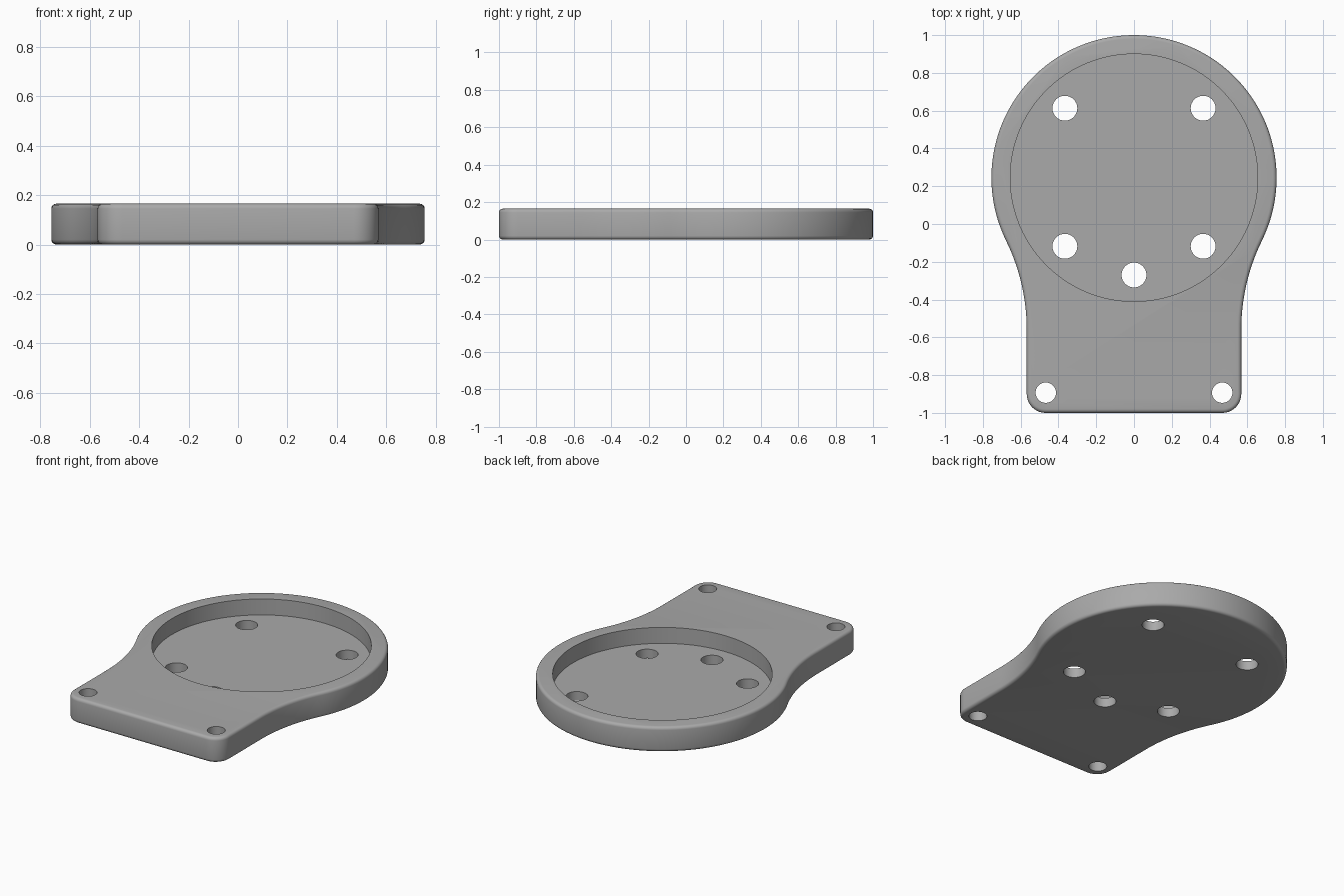
import bpy, bmesh, math

if "Cube" in bpy.data.objects:
    bpy.data.objects.remove(bpy.data.objects["Cube"])

HEIGHT, FLOOR = 0.165, 0.06           # plate thickness, recess floor level
CY, R = 0.245, 0.755                  # round head
NECK, CORNER = 0.568, 0.10            # neck half width, corner radius
FLARE = 1.067                         # concave blend radius
FLARE_Y = CY - math.sqrt((R + FLARE) ** 2 - (NECK + FLARE) ** 2)

grey = bpy.data.materials.new("grey")
grey.diffuse_color = (0.4, 0.4, 0.4, 1)
grey.use_nodes = True
grey.node_tree.nodes["Principled BSDF"].inputs["Base Color"].default_value = grey.diffuse_color


def arc(cx, cy, r, a0, a1, n):
    return [(cx + r * math.cos(a0 + (a1 - a0) * i / n),
             cy + r * math.sin(a0 + (a1 - a0) * i / n)) for i in range(n + 1)]


def prism(name, outline, z0, z1):
    bm = bmesh.new()
    face = bm.faces.new([bm.verts.new((x, y, z0)) for x, y in outline])
    top = bmesh.ops.extrude_face_region(bm, geom=[face])["geom"]
    bmesh.ops.translate(bm, vec=(0, 0, z1 - z0),
                        verts=[v for v in top if isinstance(v, bmesh.types.BMVert)])
    bmesh.ops.recalc_face_normals(bm, faces=bm.faces)
    mesh = bpy.data.meshes.new(name)
    bm.to_mesh(mesh)
    bm.free()
    obj = bpy.data.objects.new(name, mesh)
    bpy.context.collection.objects.link(obj)
    mesh.materials.append(grey)
    return obj


def disc(name, x, y, r, z0, z1, n):
    return prism(name, arc(x, y, r, 0, math.tau, n)[:-1], z0, z1)


# Right half outline: rounded corner, concave flare, round head
tangent = math.atan2(FLARE_Y - CY, NECK + FLARE)
right = arc(NECK - CORNER, -1 + CORNER, CORNER, -math.pi / 2, 0, 10)
right += arc(NECK + FLARE, FLARE_Y, FLARE, math.pi, math.pi + tangent, 14)
right += arc(0, CY, R, tangent, math.pi / 2, 40)[1:]
left = [(-x, y) for x, y in reversed(right[:-1])]
plate = prism("mounting_plate", right + left, 0, HEIGHT)

# Rounded rims
bevel = plate.modifiers.new("rounded_rim", "BEVEL")
bevel.width, bevel.segments = 0.02, 4
bevel.limit_method, bevel.angle_limit = "ANGLE", math.radians(60)

# Round recess, screw holes in its floor, and corner holes
cutters = [disc("recess_cutter", 0, CY, 0.655, FLOOR, 0.3, 96)]
holes = [(0, -0.27, 0.066)]
for s in (-1, 1):
    holes += [(s * 0.366, 0.613, 0.066), (s * 0.366, -0.118, 0.066),
              (s * 0.467, -0.893, 0.054)]
cutters += [disc("hole_cutter", x, y, r, -0.1, 0.4, 32) for x, y, r in holes]
for c in cutters:
    cut = plate.modifiers.new("cut", "BOOLEAN")
    cut.operation, cut.solver, cut.object = "DIFFERENCE", "EXACT", c

# Bake the cuts and remove the cutters
bpy.context.view_layer.objects.active = plate
plate.select_set(True)
for m in list(plate.modifiers):
    bpy.ops.object.modifier_apply(modifier=m.name)
for c in cutters:
    bpy.data.objects.remove(c)
bpy.ops.object.select_all(action="DESELECT")
plate.select_set(True)
bpy.ops.object.shade_smooth_by_angle(angle=math.radians(30))
